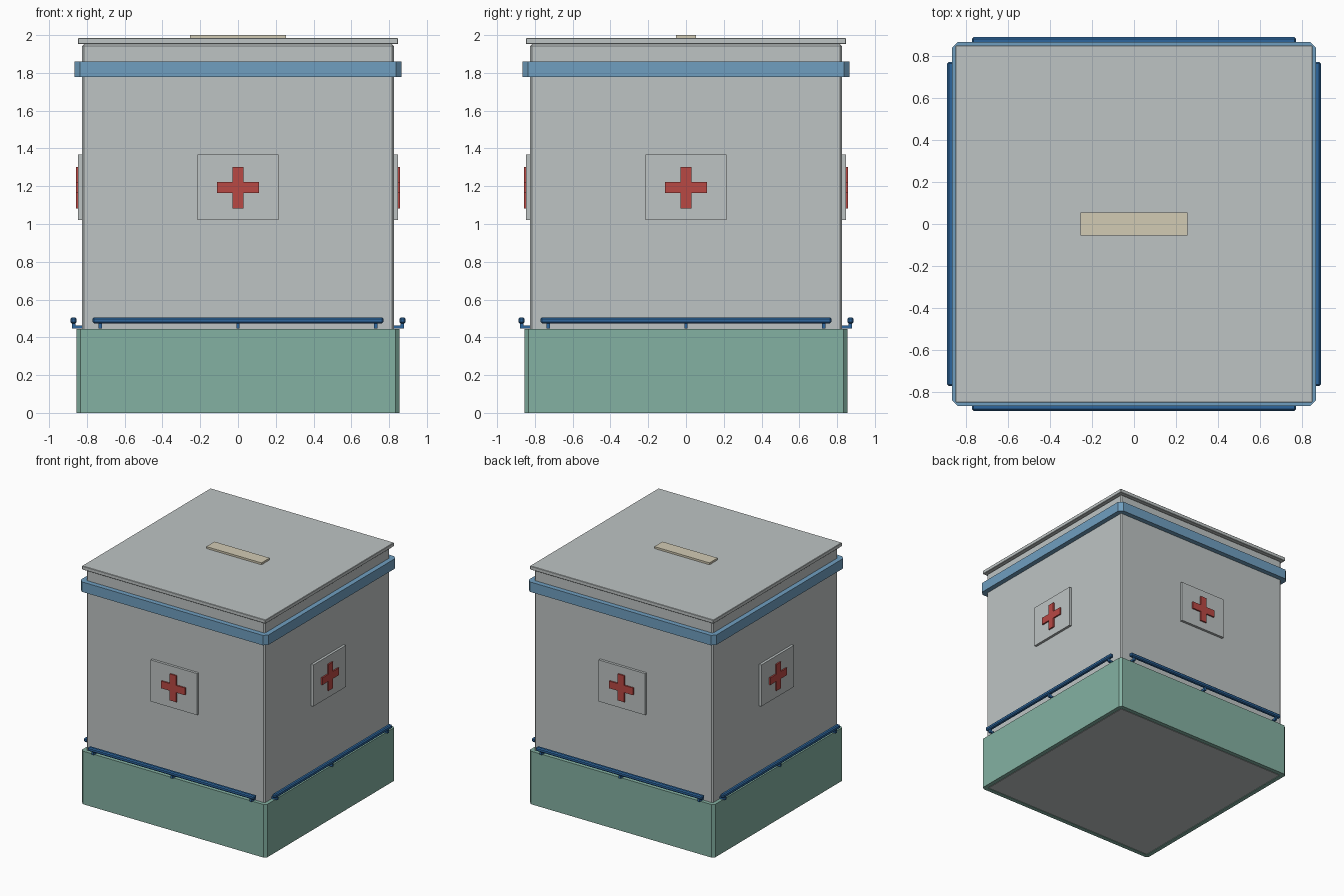
import bpy, bmesh, math
from mathutils import Matrix, Vector

cube = bpy.data.objects.get("Cube")
if cube:
    bpy.data.objects.remove(cube, do_unlink=True)


def material(name, *srgb):
    rgb = [(c / 255 / 12.92) if c < 11 else ((c / 255 + 0.055) / 1.055) ** 2.4 for c in srgb]
    mat = bpy.data.materials.new(name)
    mat.use_nodes = True
    mat.diffuse_color = (*rgb, 1)
    mat.node_tree.nodes["Principled BSDF"].inputs["Base Color"].default_value = (*rgb, 1)
    return mat


grey = material("pale grey", 190, 196, 196)
green = material("sage green", 132, 177, 162)
sky = material("mid blue", 112, 159, 192)
navy = material("deep blue", 45, 102, 157)
red = material("red", 185, 72, 68)
cream = material("cream", 210, 203, 180)


def finish(bm, name, mat, turn=0, bevel=0):
    """Turn a bmesh about the vertical axis and store it as an object."""
    bmesh.ops.recalc_face_normals(bm, faces=bm.faces)
    bm.transform(Matrix.Rotation(turn, 4, 'Z'))
    mesh = bpy.data.meshes.new(name)
    bm.to_mesh(mesh)
    bm.free()
    mesh.materials.append(mat)
    obj = bpy.data.objects.new(name, mesh)
    bpy.context.collection.objects.link(obj)
    if bevel:
        mod = obj.modifiers.new("Bevel", 'BEVEL')
        mod.width, mod.segments = bevel, 1
    return obj


def add_box(bm, x, y, z):
    """Add a box given its (min, max) range on each axis."""
    size = [b - a for a, b in (x, y, z)]
    mid = Vector([(a + b) / 2 for a, b in (x, y, z)])
    bmesh.ops.create_cube(bm, size=1, matrix=Matrix.Translation(mid) @ Matrix.Diagonal((*size, 1)))


def box(name, mat, x, y, z, turn=0, bevel=0):
    bm = bmesh.new()
    add_box(bm, x, y, z)
    return finish(bm, name, mat, turn, bevel)


def collar(name, mat, outer, cut, inner, z0, z1):
    """Hollow square collar with clipped corners."""
    bm = bmesh.new()

    def loop(half, clip, z):
        pts = []
        for k in range(4):
            rot = Matrix.Rotation(k * math.pi / 2, 3, 'Z')
            pts += [rot @ Vector((half, half - clip, z)), rot @ Vector((half - clip, half, z))]
        return [bm.verts.new(p) for p in pts]

    loops = [loop(outer, cut, z0), loop(outer, cut, z1),
             loop(inner, 0.01, z1), loop(inner, 0.01, z0)]
    for a, b in zip(loops, loops[1:] + loops[:1]):
        for i in range(8):
            j = (i + 1) % 8
            bm.faces.new((a[i], a[j], b[j], b[i]))
    return finish(bm, name, mat)


def plus_sign(name, mat, reach, arm, y0, y1, z, turn):
    """Extruded plus shape on the front side."""
    bm = bmesh.new()
    corner = [(reach, -arm), (reach, arm), (arm, arm)]
    verts = []
    for k in range(4):
        c, s = math.cos(k * math.pi / 2), math.sin(k * math.pi / 2)
        verts += [bm.verts.new((c * a - s * b, y0, z + s * a + c * b)) for a, b in corner]
    face = bm.faces.new(verts)
    out = bmesh.ops.extrude_face_region(bm, geom=[face])["geom"]
    bmesh.ops.translate(bm, vec=(0, y1 - y0, 0),
                        verts=[v for v in out if isinstance(v, bmesh.types.BMVert)])
    return finish(bm, name, mat, turn)


# Main body, lid and top plate
half = (-0.825, 0.825)
box("body", grey, half, half, (0, 1.953), bevel=0.01)
rim = (-0.848, 0.848)
box("lid", grey, rim, rim, (1.953, 1.984), bevel=0.003)
box("top_plate", cream, (-0.255, 0.255), (-0.054, 0.054), (1.984, 2.0))

# Base skirt and upper band
collar("base_skirt", green, 0.855, 0.02, 0.82, 0, 0.443)
collar("upper_band", sky, 0.866, 0.03, 0.82, 1.777, 1.86)

# Details repeated on the four sides
for k, side in enumerate(("front", "left", "back", "right")):
    turn = k * math.pi / 2
    box(side + "_panel", grey, (-0.215, 0.215), (-0.846, -0.82), (1.02, 1.367), turn)
    plus_sign(side + "_cross", red, 0.11, 0.03, -0.84, -0.858, 1.193, turn)
    box(side + "_rail", navy, (-0.77, 0.77), (-0.888, -0.854), (0.473, 0.506), turn, bevel=0.008)
    bm = bmesh.new()
    for x in (-0.73, 0, 0.73):
        span = (x - 0.009, x + 0.009)
        add_box(bm, span, (-0.878, -0.82), (0.446, 0.462))
        add_box(bm, span, (-0.878, -0.86), (0.462, 0.48))
    finish(bm, side + "_rail_brackets", navy, turn)
